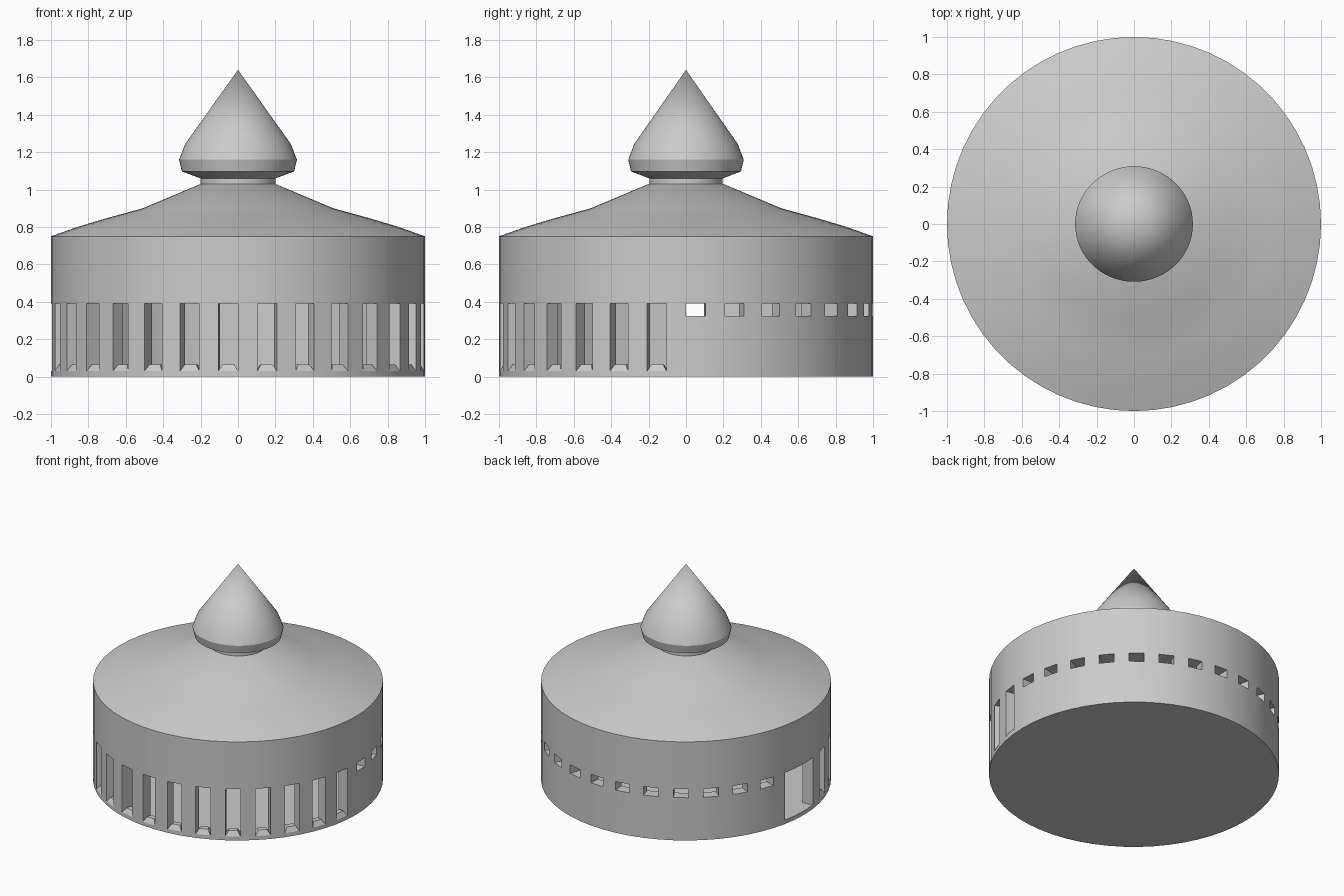
import bpy, bmesh, math

if "Cube" in bpy.data.objects:
    bpy.data.objects.remove(bpy.data.objects["Cube"])

N = 60                      # segments around; every opening is one segment wide
R_OUT, R_IN = 1.0, 0.92     # wall radii
FLOOR, SILL, HEAD = 0.03, 0.325, 0.39


def pt(i, r, z):
    a = math.radians(i * 360 / N)   # 0 = front (-y), turning towards +x
    return (r * math.sin(a), -r * math.cos(a), z)


def finish(name, bm):
    bmesh.ops.remove_doubles(bm, verts=bm.verts, dist=1e-5)
    bmesh.ops.recalc_face_normals(bm, faces=bm.faces)
    me = bpy.data.meshes.new(name)
    bm.to_mesh(me)
    bm.free()
    ob = bpy.data.objects.new(name, me)
    bpy.context.collection.objects.link(ob)
    bpy.ops.object.select_all(action='DESELECT')
    ob.select_set(True)
    bpy.context.view_layer.objects.active = ob
    bpy.ops.object.shade_smooth_by_angle(angle=math.radians(25))
    return ob


def lathe(name, profile):
    """Revolve (radius, z) points; ends are on the axis."""
    bm = bmesh.new()
    rings = []
    for r, z in profile:
        if r == 0:
            rings.append([bm.verts.new((0, 0, z))] * N)
        else:
            rings.append([bm.verts.new(pt(i, r, z)) for i in range(N)])
    for a, b in zip(rings, rings[1:]):
        for i in range(N):
            j = (i + 1) % N
            loop = list(dict.fromkeys((a[i], a[j], b[j], b[i])))
            bm.faces.new(loop)
    return finish(name, bm)


# Base slab
lathe("base_floor", [(0, 0), (R_OUT, 0), (R_OUT, FLOOR), (0, FLOOR)])

# Upper drum with the curved roof
lathe("drum_and_roof", [(0, HEAD), (R_OUT, HEAD), (R_OUT, 0.75), (0.86, 0.80),
                        (0.71, 0.845), (0.51, 0.90), (0.2, 1.03), (0, 1.03)])

# Pointed finial on a short neck, very slightly oval
finial = lathe("finial", [(0, 1.02), (0.2, 1.02), (0.2, 1.06), (0.3, 1.097),
                          (0.315, 1.16), (0.282, 1.245), (0, 1.64)])
finial.scale.y = 0.98

# Openings: tall slots at the front, small windows at the back, one door at the left
slots = [i % N for i in range(-13, 14, 2)]
windows = list(range(15, 42, 2))
door = [43, 44, 45]


def height(i):
    """Top of the solid wall in a segment."""
    i %= N
    if i in slots or i in door:
        return FLOOR
    return SILL if i in windows else HEAD


# Ring wall between floor and drum
bm = bmesh.new()


def quad(target, *pts):
    target.faces.new([target.verts.new(p) for p in pts])


for i in range(N):
    h, nxt = height(i), height(i + 1)
    zs = [z for z in (FLOOR, SILL, HEAD) if z <= h]
    for lo, hi in zip(zs, zs[1:]):
        for r in (R_OUT, R_IN):
            quad(bm, pt(i, r, lo), pt(i + 1, r, lo), pt(i + 1, r, hi), pt(i, r, hi))
    if FLOOR < h < HEAD:    # window sill
        quad(bm, pt(i, R_OUT, h), pt(i + 1, R_OUT, h), pt(i + 1, R_IN, h), pt(i, R_IN, h))
    if h != nxt:            # jamb beside an opening
        lo, hi = sorted((h, nxt))
        quad(bm, pt(i + 1, R_OUT, lo), pt(i + 1, R_IN, lo),
             pt(i + 1, R_IN, hi), pt(i + 1, R_OUT, hi))
finish("ring_wall", bm)

# Bevelled sill blocks at the foot of each tall slot
bm = bmesh.new()
for i in slots:
    low = [pt(i, R_OUT, FLOOR), pt(i + 1, R_OUT, FLOOR),
           pt(i + 1, R_IN, FLOOR), pt(i, R_IN, FLOOR)]
    d, s, z = 0.2, 0.02, 0.066
    top = [pt(i + d, R_OUT - s, z), pt(i + 1 - d, R_OUT - s, z),
           pt(i + 1 - d, R_IN + s, z), pt(i + d, R_IN + s, z)]
    for k in range(4):
        m = (k + 1) % 4
        quad(bm, low[k], low[m], top[m], top[k])
    quad(bm, *top)
finish("slot_sills", bm)
